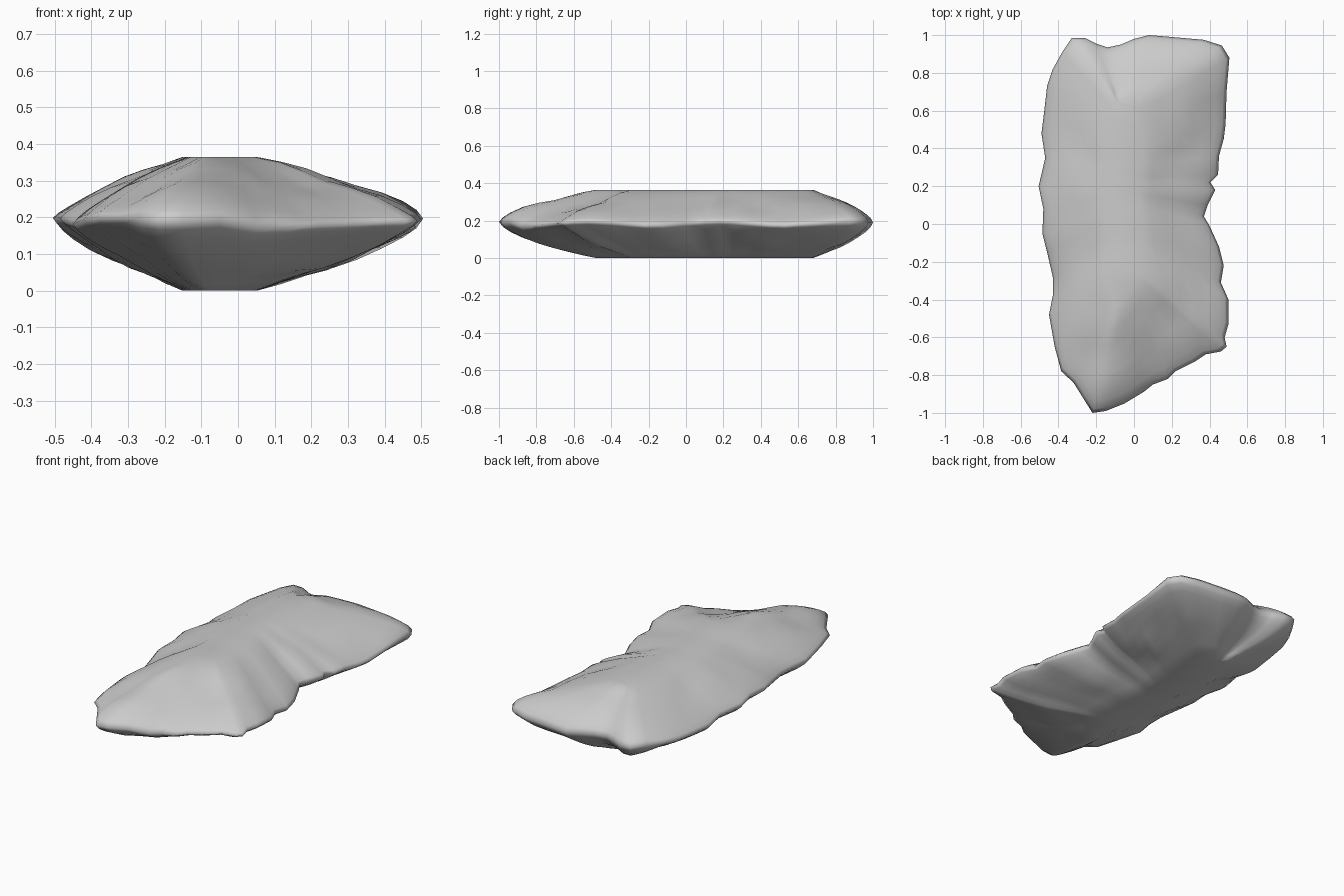
import bpy, bmesh, math
from mathutils import noise, Vector

if "Cube" in bpy.data.objects:
    bpy.data.objects.remove(bpy.data.objects["Cube"])

# Chipped outline seen from above, counter-clockwise from the front tip
OUTLINE = [
    (-.22, -1), (-.15, -.99), (-.05, -.95), (.05, -.89), (.1, -.85), (.18, -.82),
    (.22, -.78), (.32, -.73), (.38, -.69), (.46, -.675), (.49, -.65), (.48, -.6),
    (.5, -.53), (.5, -.4), (.46, -.31), (.475, -.22), (.45, -.12), (.40, -.01),
    (.37, .04), (.39, .1), (.43, .18), (.405, .22), (.445, .26), (.45, .36),
    (.475, .45), (.485, .53), (.49, .7), (.505, .88), (.465, .945), (.37, .975),
    (.2, .99), (.08, 1), (0, .98), (-.07, .95), (-.14, .935), (-.2, .955),
    (-.26, .985), (-.33, .985), (-.38, .91), (-.43, .82), (-.46, .73), (-.475, .6),
    (-.49, .48), (-.47, .35), (-.505, .2), (-.48, .08), (-.485, -.05), (-.46, -.15),
    (-.43, -.28), (-.43, -.38), (-.45, -.48), (-.42, -.65), (-.385, -.78),
    (-.32, -.84), (-.27, -.92)]
STEPS = [.04, .12, .25, .4, .55, .7, .85, 1]   # edge to plateau
TOP, BOTTOM = .365, 0


def rim_height(x, y):
    if x > 0:
        return .185 + .012 * math.sin(9 * y)
    return .19 + .012 * math.sin(7 * y + 1)


bm = bmesh.new()
rim = [bm.verts.new((x, y, rim_height(x, y))) for x, y in OUTLINE]
n = len(rim)


def face_side(level, sign):
    """Rings of one bulging face, from the thin rim to the flat plateau."""
    prev = rim
    for t in STEPS:
        ring = []
        for v in rim:
            x, y, z = v.co
            qx, qy = -.05 + .2 * x, .1 + .58 * y
            px, py = x + (qx - x) * t, y + (qy - y) * t
            power = .62 if abs(y) > .85 else .76
            h = t ** power
            bump = .018 * noise.noise(Vector((px * 5, py * 5, sign * 3))) * 4 * t * (1 - t)
            ring.append(bm.verts.new((px, py, z + (level - z) * h + bump)))
        for i in range(n):
            j = (i + 1) % n
            quad = (prev[i], prev[j], ring[j], ring[i])
            bm.faces.new(quad if sign > 0 else quad[::-1])
        prev = ring
    bm.faces.new(prev if sign > 0 else prev[::-1])


face_side(TOP, 1)
face_side(BOTTOM, -1)
bmesh.ops.triangulate(bm, faces=[f for f in bm.faces if len(f.verts) > 4])

mesh = bpy.data.meshes.new("flaked_stone")
bm.to_mesh(mesh)
bm.free()
stone = bpy.data.objects.new("flaked_stone", mesh)
bpy.context.collection.objects.link(stone)
for p in mesh.polygons:
    p.use_smooth = True
